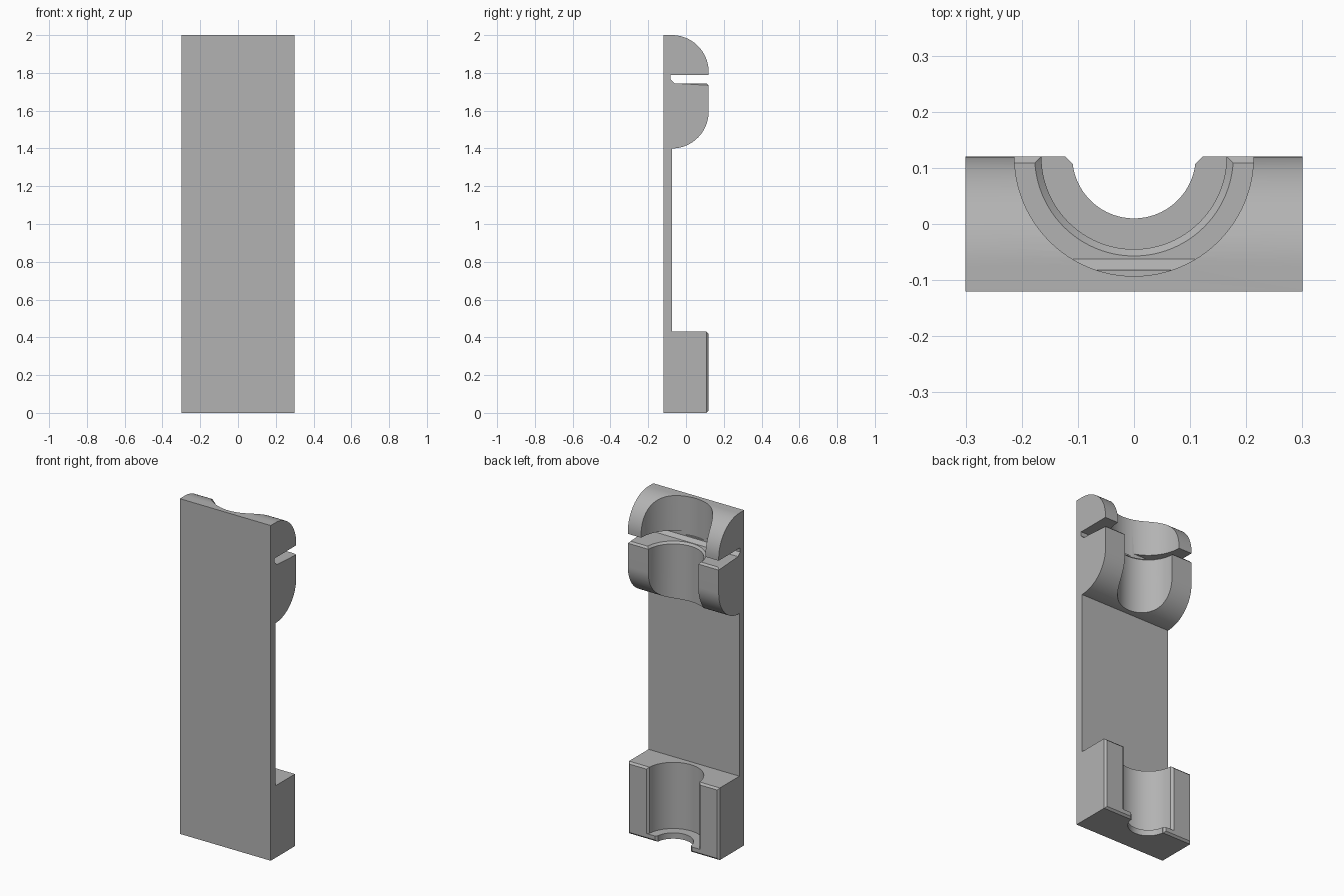
import bpy, bmesh, math

if "Cube" in bpy.data.objects:
    bpy.data.objects.remove(bpy.data.objects["Cube"])

HALF_WIDTH, BACK, CHAMFER, BORE, LIP = 0.3, 0.12, 0.012, 0.165, 0.11

grey = bpy.data.materials.new("plain_grey")
grey.use_nodes = True
colour = (0.45, 0.45, 0.45, 1)
grey.diffuse_color = colour
grey.node_tree.nodes["Principled BSDF"].inputs["Base Color"].default_value = colour


def add_object(name, bm):
    bmesh.ops.recalc_face_normals(bm, faces=bm.faces[:])
    mesh = bpy.data.meshes.new(name)
    bm.to_mesh(mesh)
    bm.free()
    mesh.materials.append(grey)
    ob = bpy.data.objects.new(name, mesh)
    bpy.context.collection.objects.link(ob)
    return ob


def prism(points, offset):
    """Closed outline of 3D points, extruded along an offset."""
    bm = bmesh.new()
    face = bm.faces.new([bm.verts.new(p) for p in points])
    ext = bmesh.ops.extrude_face_region(bm, geom=[face], use_keep_orig=True)
    moved = [v for v in ext["geom"] if isinstance(v, bmesh.types.BMVert)]
    bmesh.ops.translate(bm, verts=moved, vec=offset)
    return bm


def arc(cy, cz, radius, start, end, steps=24):
    angles = [math.radians(start + (end - start) * i / steps) for i in range(steps + 1)]
    return [(cy + radius * math.cos(a), cz + radius * math.sin(a)) for a in angles]


# Side profile: lower block, thin plate, rounded clamp, slot, rounded cap
profile = [(-BACK, 0), (BACK, 0), (BACK, 0.43), (-0.075, 0.43)]
profile += arc(-0.075, 1.595, 0.195, -90, 0)
profile += [(BACK, 1.745), (-0.062, 1.745), (-0.082, 1.765), (-0.082, 1.79), (BACK, 1.79)]
profile += arc(-0.075, 1.805, 0.195, 0, 90)
profile += [(-BACK, 2)]
bm = prism([(-HALF_WIDTH, y, z) for y, z in profile], (2 * HALF_WIDTH, 0, 0))

# Chamfer the back edges of the lower block and the rim of the slot floor
edges = []
for e in bm.edges:
    mid = (e.verts[0].co + e.verts[1].co) / 2
    lower_back = mid.y > BACK - 0.001 and mid.z < 0.44
    slot_floor = all(abs(v.co.z - 1.745) < 0.001 for v in e.verts) and mid.y > 0
    if lower_back or slot_floor:
        edges.append(e)
bmesh.ops.bevel(bm, geom=edges, offset=0.011, segments=1, affect='EDGES')
body = add_object("holder_body", bm)

# Stepped bore, turned around the vertical axis on the back plane
steps = [(0, -0.1), (LIP, -0.1), (LIP, 0.035), (BORE, 0.035), (BORE, 1.733),
         (BORE + CHAMFER, 1.745), (BORE + CHAMFER, 1.772), (0.213, 1.772), (0.213, 2.1), (0, 2.1)]
bm = bmesh.new()
verts = [bm.verts.new((r, BACK, z)) for r, z in steps]
line = [bm.edges.new(pair) for pair in zip(verts, verts[1:])]
bmesh.ops.spin(bm, geom=verts + line, cent=(0, BACK, 0), axis=(0, 0, 1),
               angle=math.tau, steps=96, use_duplicate=False)
bmesh.ops.remove_doubles(bm, verts=bm.verts[:], dist=0.0001)
cutters = [add_object("bore_cutter", bm)]


# Wedges that chamfer the mouth of the lower bore and of its bottom lip
def mouth_cutter(name, radius, z0, z1):
    y0, y1 = BACK - CHAMFER, BACK + CHAMFER
    wide = radius + 2 * CHAMFER
    outline = [(-radius, y0, z0), (radius, y0, z0), (wide, y1, z0), (-wide, y1, z0)]
    return add_object(name, prism(outline, (0, 0, z1 - z0)))


cutters.append(mouth_cutter("lower_mouth_cutter", BORE, 0.035, 0.6))
cutters.append(mouth_cutter("lip_mouth_cutter", LIP, -0.1, 0.05))

bpy.context.view_layer.objects.active = body
for cutter in cutters:
    cutter.hide_render = True
    mod = body.modifiers.new(cutter.name, 'BOOLEAN')
    mod.operation, mod.solver, mod.object = 'DIFFERENCE', 'EXACT', cutter
    bpy.ops.object.modifier_apply(modifier=mod.name)
    bpy.data.objects.remove(cutter)

# Smooth curved walls, keep edges crisp
bpy.ops.object.select_all(action='DESELECT')
body.select_set(True)
bpy.ops.object.shade_smooth_by_angle(angle=math.radians(25))
